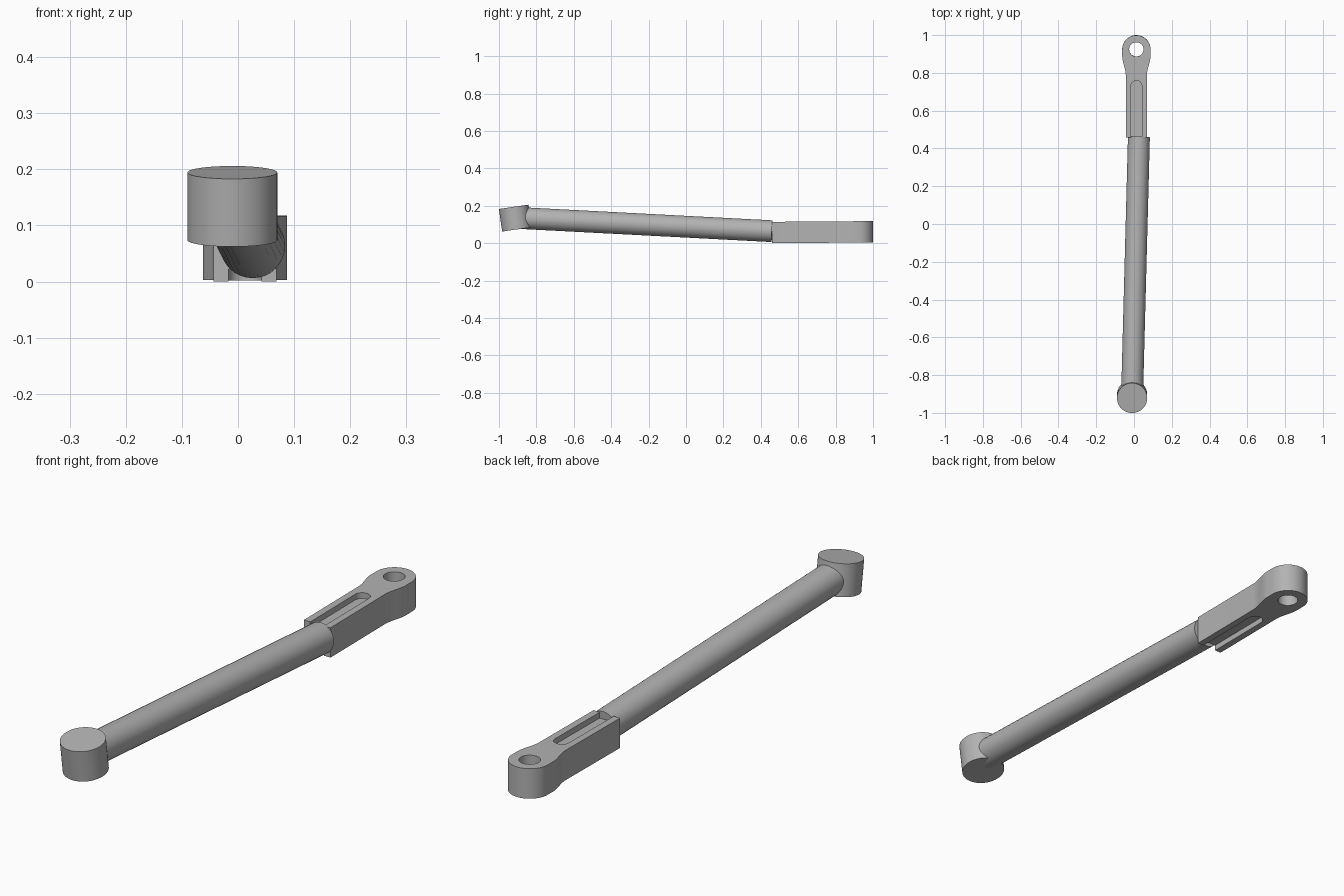
import bpy, bmesh
from math import pi, sin, cos, radians
from mathutils import Vector

cube = bpy.data.objects.get("Cube")
if cube:
    bpy.data.objects.remove(cube, do_unlink=True)

GREY = (0.45, 0.45, 0.45, 1)
steel = bpy.data.materials.new("plain grey")
steel.use_nodes = True
steel.diffuse_color = GREY
steel.node_tree.nodes["Principled BSDF"].inputs["Base Color"].default_value = GREY


def finish(name, bm):
    bmesh.ops.recalc_face_normals(bm, faces=bm.faces)
    mesh = bpy.data.meshes.new(name)
    bm.to_mesh(mesh)
    bm.free()
    mesh.materials.append(steel)
    ob = bpy.data.objects.new(name, mesh)
    bpy.context.collection.objects.link(ob)
    return ob


def activate(ob):
    bpy.ops.object.select_all(action='DESELECT')
    ob.select_set(True)
    bpy.context.view_layer.objects.active = ob


def smooth(ob, angle):
    activate(ob)
    bpy.ops.object.shade_smooth_by_angle(angle=radians(angle))


def cylinder(name, start, end, radius, sides):
    start, end = Vector(start), Vector(end)
    bm = bmesh.new()
    bmesh.ops.create_cone(bm, cap_ends=True, segments=sides, radius1=radius,
                          radius2=radius, depth=(end - start).length)
    ob = finish(name, bm)
    ob.rotation_euler = (end - start).to_track_quat('Z', 'Y').to_euler()
    ob.location = (start + end) / 2
    return ob


def prism(name, outline, bottom, top):
    bm = bmesh.new()
    face = bm.faces.new([bm.verts.new((x, y, bottom)) for x, y in outline])
    out = bmesh.ops.extrude_face_region(bm, geom=[face])
    verts = [v for v in out["geom"] if isinstance(v, bmesh.types.BMVert)]
    bmesh.ops.translate(bm, verts=verts, vec=(0, 0, top - bottom))
    return finish(name, bm)


def arc(cx, cy, r, sweep, n):
    return [(cx + r * cos(sweep * i / n), cy + r * sin(sweep * i / n))
            for i in range(n + 1)]


def cut(ob, cutter):
    cutter.hide_render = True
    mod = ob.modifiers.new("cut", 'BOOLEAN')
    mod.operation, mod.solver, mod.object = 'DIFFERENCE', 'EXACT', cutter
    activate(ob)
    bpy.ops.object.modifier_apply(modifier=mod.name)
    bpy.data.objects.remove(cutter, do_unlink=True)


# Tilted barrel at the front end
centre = Vector((-0.01, -0.9125, 0.134))
tilt = radians(8.3)
half = Vector((0, -sin(tilt), cos(tilt))) * 0.061
barrel = cylinder("pivot_barrel", centre - half, centre + half, 0.08, 64)
smooth(barrel, 30)

# Long slanted rod
rod = cylinder("rod", (-0.01, -0.9, 0.135), (0.026, 0.46, 0.064), 0.058, 32)
smooth(rod, 30)

# End fitting: straight shank flaring smoothly into a round eye
CX, EYE_Y, EYE_R, SHANK, FRONT, HEIGHT = 0.0125, 0.925, 0.075, 0.056, 0.46, 0.114
side = [(SHANK, FRONT)]
for i in range(11):
    t = i / 10
    side.append((SHANK + (EYE_R - SHANK) * t * t * (3 - 2 * t), 0.79 + 0.1 * t))
outline = [(CX + w, y) for w, y in side]
outline += arc(CX, EYE_Y, EYE_R, pi, 32)
outline += [(CX - w, y) for w, y in reversed(side)]
fitting = prism("eye_fitting", outline, 0, HEIGHT)

# Eye hole
cut(fitting, cylinder("hole_cutter", (CX, EYE_Y, -0.1), (CX, EYE_Y, 0.3), 0.038, 48))

# Round-ended grooves in top and bottom, open at the front
GROOVE_R, DEPTH = 0.029, 0.022
groove = [(CX - GROOVE_R, 0.4), (CX + GROOVE_R, 0.4)]
groove += arc(CX, 0.76 - GROOVE_R, GROOVE_R, pi, 20)
for low, high in ((HEIGHT - DEPTH, HEIGHT + 0.05), (-0.05, DEPTH)):
    cut(fitting, prism("groove_cutter", groove, low, high))

smooth(fitting, 30)
fitting.rotation_euler.x = 0.0074
fitting.location.z = -0.0034
